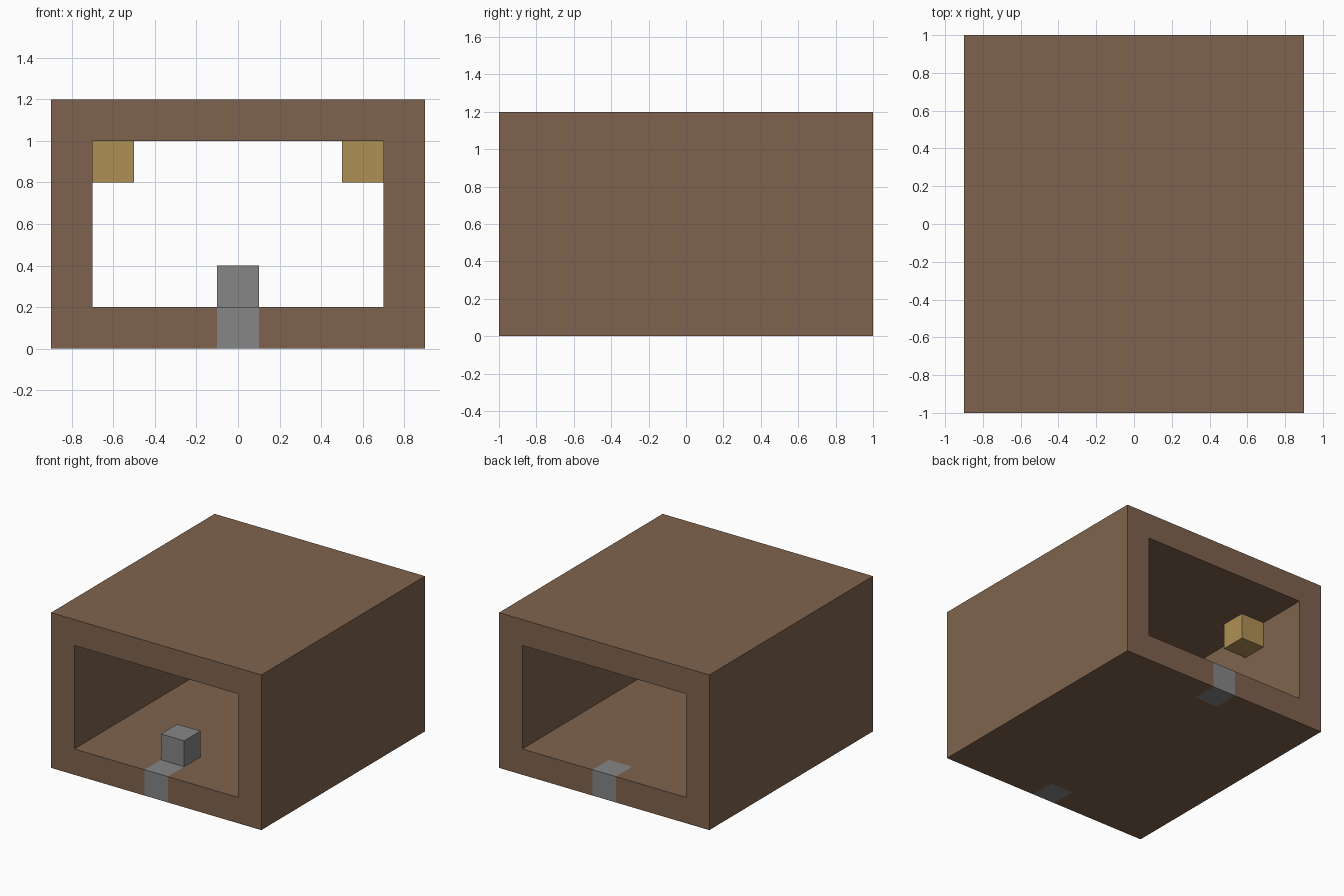
import bpy
import bmesh
from mathutils import Vector

default = bpy.data.objects.get("Cube")
if default:
    bpy.data.objects.remove(default, do_unlink=True)

UNIT = 0.2  # wall thickness and block size


def material(name, rgb):
    mat = bpy.data.materials.new(name)
    mat.use_nodes = True
    color = (*rgb, 1.0)
    mat.diffuse_color = color
    bsdf = next(n for n in mat.node_tree.nodes if n.type == 'BSDF_PRINCIPLED')
    bsdf.inputs["Base Color"].default_value = color
    return mat


def add_object(name, bm, mats):
    mesh = bpy.data.meshes.new(name)
    bm.to_mesh(mesh)
    bm.free()
    for mat in mats:
        mesh.materials.append(mat)
    obj = bpy.data.objects.new(name, mesh)
    bpy.context.collection.objects.link(obj)
    return obj


def add_block(name, center, mat):
    bm = bmesh.new()
    bmesh.ops.create_cube(bm, size=UNIT)
    bmesh.ops.translate(bm, verts=bm.verts, vec=center)
    return add_object(name, bm, [mat])


brown = material("wood brown", (0.212, 0.124, 0.075))
grey = material("stone grey", (0.238, 0.238, 0.238))
gold = material("warm gold", (0.429, 0.279, 0.091))

# Tunnel shell: a rectangular ring extruded from front to back
bm = bmesh.new()


def ring(half_width, bottom, top):
    return [bm.verts.new((x, -1, z)) for x, z in (
        (-half_width, bottom), (half_width, bottom),
        (half_width, top), (-half_width, top))]


outer = ring(0.9, 0, 1.2)
inner = ring(0.7, UNIT, 1.0)
faces = []
for i in range(4):
    j = (i + 1) % 4
    faces.append(bm.faces.new((outer[i], outer[j], inner[j], inner[i])))
extruded = bmesh.ops.extrude_face_region(bm, geom=faces, use_keep_orig=True)
moved = [v for v in extruded["geom"] if isinstance(v, bmesh.types.BMVert)]
bmesh.ops.translate(bm, verts=moved, vec=(0, 2, 0))

# Cut the floor so that a stone sill can be coloured at each end
for axis, offset in ((Vector((1, 0, 0)), UNIT / 2), (Vector((0, 1, 0)), 1 - UNIT)):
    for sign in (-1, 1):
        floor = [f for f in bm.faces
                 if f.calc_center_median().z < UNIT + 0.01
                 and abs(f.calc_center_median().x) < 0.69]
        geom = floor + list({e for f in floor for e in f.edges}) \
            + list({v for f in floor for v in f.verts})
        bmesh.ops.bisect_plane(bm, geom=geom, plane_co=axis * offset * sign,
                               plane_no=axis)
bmesh.ops.recalc_face_normals(bm, faces=bm.faces)
for f in bm.faces:
    c = f.calc_center_median()
    if abs(c.x) < UNIT / 2 and abs(c.y) > 1 - UNIT and c.z < UNIT + 0.01:
        f.material_index = 1
add_object("tunnel_shell", bm, [brown, grey])

# Stone block standing behind the front sill
add_block("stone_block", (0, -0.7, 0.3), grey)

# Gold blocks in the upper corners
for side, sign in (("left", 1), ("right", -1)):
    add_block(side + "_corner_block", (sign * 0.6, 0.5, 0.9), gold)
